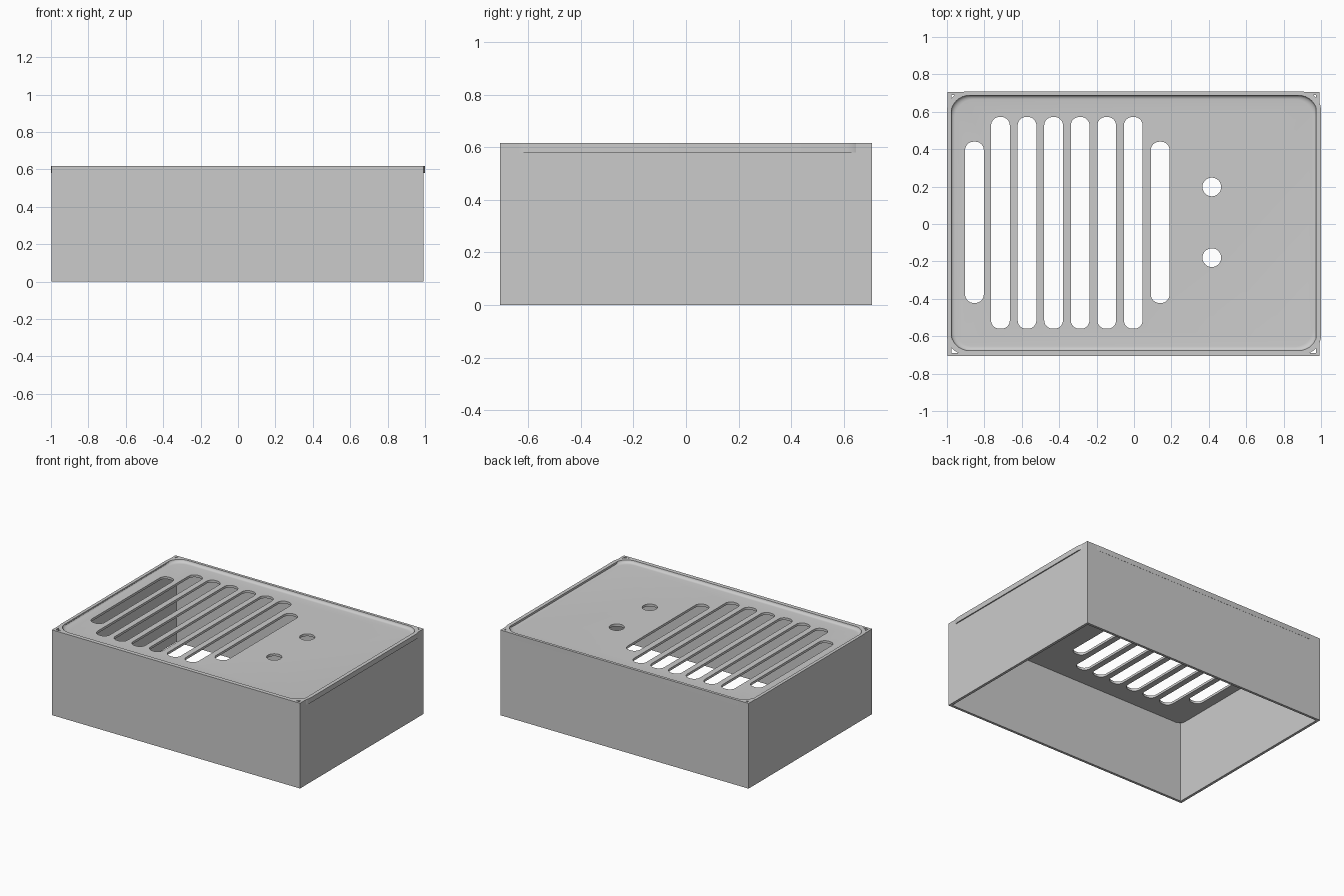
import bpy
import bmesh
from math import sin, cos, pi

old = bpy.data.objects.get("Cube")
if old:
    bpy.data.objects.remove(old, do_unlink=True)

grey = bpy.data.materials.new("plain_grey")
grey.use_nodes = True
grey.diffuse_color = (0.6, 0.6, 0.6, 1)
grey.node_tree.nodes["Principled BSDF"].inputs["Base Color"].default_value = (0.6, 0.6, 0.6, 1)

HEIGHT = 0.617
FLOOR = 0.597
UNDERSIDE = 0.58


def outline(x0, x1, y0, y1, radius=0.0, steps=8):
    """Rounded rectangle, counter-clockwise; a zero radius gives four corners."""
    if radius == 0:
        return [(x0, y0), (x1, y0), (x1, y1), (x0, y1)]
    centres = [(x1 - radius, y1 - radius), (x0 + radius, y1 - radius),
               (x0 + radius, y0 + radius), (x1 - radius, y0 + radius)]
    points = []
    for quarter, (cx, cy) in enumerate(centres):
        for i in range(steps + 1):
            a = (quarter + i / steps) * pi / 2
            points.append((cx + radius * cos(a), cy + radius * sin(a)))
    return points


def loft(name, rings, closed=False):
    """Skin a list of (outline, z) rings; cap the ends or join last to first."""
    bm = bmesh.new()
    loops = [[bm.verts.new((x, y, z)) for x, y in pts] for pts, z in rings]
    pairs = list(zip(loops, loops[1:]))
    if closed:
        pairs.append((loops[-1], loops[0]))
    else:
        bm.faces.new(loops[0])
        bm.faces.new(loops[-1])
    for a, b in pairs:
        for i in range(len(a)):
            j = (i + 1) % len(a)
            bm.faces.new((a[i], a[j], b[j], b[i]))
    bmesh.ops.recalc_face_normals(bm, faces=bm.faces)
    mesh = bpy.data.meshes.new(name)
    bm.to_mesh(mesh)
    bm.free()
    mesh.materials.append(grey)
    obj = bpy.data.objects.new(name, mesh)
    bpy.context.collection.objects.link(obj)
    return obj


# Four thin walls, open below
outer = outline(-0.996, 0.992, -0.707, 0.707)
inner = outline(-0.977, 0.973, -0.689, 0.689)
walls = loft("box_walls", [(outer, 0), (outer, HEIGHT), (inner, HEIGHT), (inner, 0)], closed=True)


# Shallow tray lid with a raised rim and a filleted floor edge
def tray(inset):
    return outline(-1 + inset, 1 - inset, -0.697 + inset, 0.708 - inset, 0.1)


rings = [(tray(0), UNDERSIDE), (tray(0), HEIGHT)]
for i in range(6):
    a = i / 5 * pi / 2
    rings.append((tray(0.042 - 0.022 * cos(a)), HEIGHT - (HEIGHT - FLOOR) * sin(a)))
lid = loft("vented_lid", rings)

# Vent slots and two round holes cut through the lid
cuts = [(-0.714 + 0.142 * i, -0.56, 0.572, 0.05, 0.045) for i in range(6)]
cuts += [(x, -0.422, 0.44, 0.05, 0.045) for x in (-0.853, 0.14)]
cuts += [(0.416, y - 0.05, y + 0.05, 0.05, 0.0499) for y in (0.198, -0.18)]
cutters = bpy.data.collections.new("lid_cutters")
bpy.context.scene.collection.children.link(cutters)
for x, y0, y1, half, radius in cuts:
    shape = outline(x - half, x + half, y0, y1, radius)
    cutter = loft("lid_cutter", [(shape, 0.5), (shape, 0.7)])
    bpy.context.collection.objects.unlink(cutter)
    cutters.objects.link(cutter)
    cutter.hide_render = True

cut = lid.modifiers.new("openings", 'BOOLEAN')
cut.operation = 'DIFFERENCE'
cut.operand_type = 'COLLECTION'
cut.collection = cutters
cut.solver = 'EXACT'

# Bake the openings and drop the cutters
bpy.context.view_layer.update()
baked = bpy.data.meshes.new_from_object(lid.evaluated_get(bpy.context.evaluated_depsgraph_get()))
lid.modifiers.clear()
lid.data = baked
for cutter in list(cutters.objects):
    bpy.data.objects.remove(cutter, do_unlink=True)
bpy.data.collections.remove(cutters)

# Smooth the rounded corners, keep the hard edges
bpy.ops.object.select_all(action='DESELECT')
lid.select_set(True)
bpy.context.view_layer.objects.active = lid
bpy.ops.object.shade_smooth_by_angle(angle=pi / 6)
